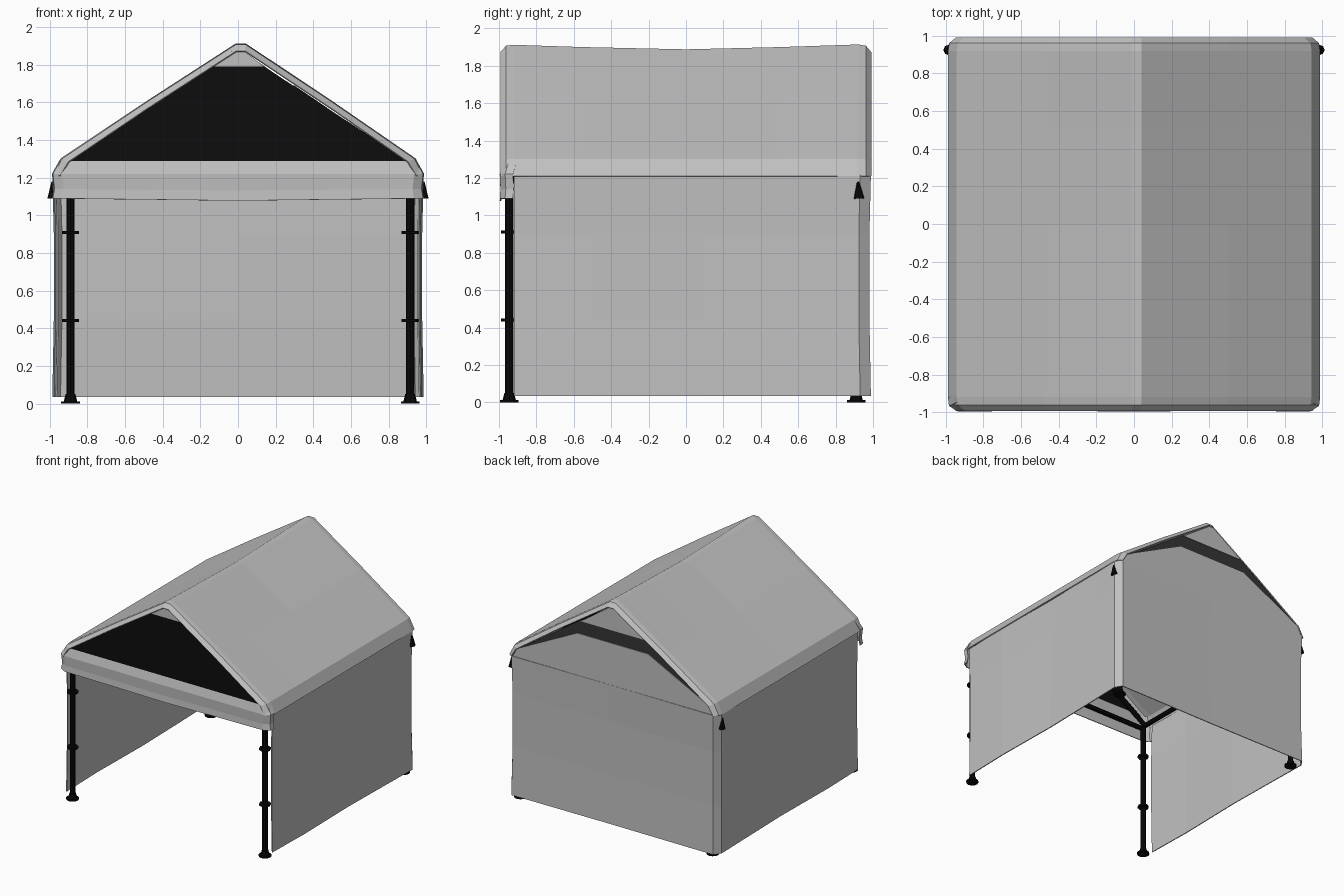
import bpy
import bmesh
from mathutils import Vector

cube = bpy.data.objects.get("Cube")
if cube:
    bpy.data.objects.remove(cube, do_unlink=True)


def material(name, rgb):
    m = bpy.data.materials.new(name)
    m.use_nodes = True
    m.diffuse_color = (*rgb, 1)
    bsdf = m.node_tree.nodes["Principled BSDF"]
    bsdf.inputs["Base Color"].default_value = (*rgb, 1)
    bsdf.inputs["Roughness"].default_value = 0.8
    return m


FABRIC = material("light grey fabric", (0.53, 0.53, 0.53))
BLACK = material("black metal", (0.003, 0.003, 0.003))
MESH = material("black gable mesh", (0.004, 0.004, 0.004))
VENT = material("dark grey vent", (0.035, 0.035, 0.035))


def finish(name, bm, mat, thickness=0):
    bmesh.ops.recalc_face_normals(bm, faces=bm.faces)
    me = bpy.data.meshes.new(name)
    bm.to_mesh(me)
    bm.free()
    me.materials.append(mat)
    ob = bpy.data.objects.new(name, me)
    bpy.context.collection.objects.link(ob)
    if thickness:
        mod = ob.modifiers.new("cloth thickness", 'SOLIDIFY')
        mod.thickness = thickness
        mod.offset = 0
    return ob


def sheet(name, rows, mat, thickness=0.008):
    """Cloth surface through rows of points of equal length."""
    bm = bmesh.new()
    grid = [[bm.verts.new(p) for p in row] for row in rows]
    for a, b in zip(grid, grid[1:]):
        for i in range(len(a) - 1):
            bm.faces.new((a[i], a[i + 1], b[i + 1], b[i]))
    return finish(name, bm, mat, thickness)


def panel(name, outline, y, mat):
    """Flat upright panel from an (x, z) outline."""
    bm = bmesh.new()
    bm.faces.new([bm.verts.new((x, y, z)) for x, z in outline])
    return finish(name, bm, mat, 0.006)


def mirrored(half):
    """Complete a half outline running from the +x end to the middle."""
    return half + [(-p[0], *p[1:]) for p in reversed(half) if abs(p[0]) > 1e-6]


def rod(name, a, b, r0, r1=None, sides=8):
    a, b = Vector(a), Vector(b)
    bm = bmesh.new()
    bmesh.ops.create_cone(bm, cap_ends=True, segments=sides, radius1=r0,
                          radius2=r0 if r1 is None else r1, depth=(b - a).length)
    turn = (b - a).to_track_quat('Z', 'Y')
    for v in bm.verts:
        v.co = turn @ v.co + (a + b) / 2
    return finish(name, bm, BLACK)


# Roof: gable section swept front to back, sagging in the middle, ends rolled in
def roof_row(y, sag, roll):
    half = [(0.985 - roll, 1.21), (0.94 - roll, 1.30 - roll * 0.4),
            (0.49, 1.605 - roll - sag * 0.5), (0.025, 1.91 - roll - sag)]
    return [(x + 0.015 * (1 - abs(x)), y, z) for x, z in mirrored(half)]


stations = [(-0.99, 0, 0.04), (-0.96, 0, 0.006), (-0.92, 0.002, 0), (-0.55, 0.014, 0),
            (0, 0.026, 0), (0.5, 0.014, 0), (0.92, 0, 0), (0.96, 0, 0.006), (0.988, 0, 0.04)]
sheet("roof", [roof_row(*s) for s in stations], FABRIC)

# Side and back walls: one cloth wrapped round the rear corners
wall_path = mirrored([(0.965, -0.92), (0.975, -0.5), (0.965, 0.1), (0.975, 0.6),
                      (0.983, 0.93), (0.945, 0.985), (0, 0.98)])


def wall_row(z, pull):
    return [(x * (1 - pull), y * (1 - pull) if y > 0.9 else y, z) for x, y in wall_path]


sheet("walls", [wall_row(z, p) for z, p in
                ((0.035, 0), (0.45, 0.008), (0.9, 0.008), (1.215, 0))], FABRIC)

# Front valance folded round the front corners
valance_path = mirrored([(0.985, -0.925), (0.98, -0.965), (0.935, -0.992), (0.45, -0.99), (0, -0.992)])


def valance_row(z, inset, dip):
    rows = []
    for x, y in valance_path:
        side = 0 if abs(x) < 0.5 else inset
        rows.append((x - side * (1 if x > 0 else -1), y + inset * 0.5,
                     z - dip * max(0, 1 - abs(x))))
    return rows


sheet("front_valance", [valance_row(*r) for r in
                        ((1.30, 0.045, 0), (1.22, 0, 0), (1.14, 0.008, 0.008), (1.09, 0, 0.012))],
      FABRIC)

# Front gable: black mesh with a cloth peak
panel("front_gable_mesh", mirrored([(0.90, 1.29), (0.125, 1.80)]), -0.975, MESH)
panel("front_peak", mirrored([(0.14, 1.79), (0.03, 1.875)]), -0.978, FABRIC)

# Rear gable: cloth, vent band, cloth peak
panel("rear_gable", mirrored([(0.945, 1.20), (0.90, 1.285), (0.33, 1.57)]), 0.98, FABRIC)
panel("rear_vent", mirrored([(0.90, 1.28), (0.30, 1.69)]), 0.972, VENT)
panel("rear_peak", mirrored([(0.30, 1.68), (0.03, 1.87)]), 0.98, FABRIC)

# Legs with collars and feet, plus rear corner fittings
for side, sx in (("left", 0.915), ("right", -0.89)):
    for end, y in (("front", -0.945), ("rear", 0.91)):
        tag = f"{end}_{side}"
        rod(f"{tag}_leg", (sx, y, 0.01), (sx, y, 1.2), 0.022)
        rod(f"{tag}_foot_plate", (sx, y, 0), (sx, y, 0.012), 0.05, sides=12)
        rod(f"{tag}_foot_boot", (sx, y, 0.01), (sx, y, 0.05), 0.036, 0.026)
        for i, z in enumerate((0.44, 0.91)):
            rod(f"{tag}_collar_{i + 1}", (sx, y, z - 0.008), (sx, y, z + 0.008), 0.045)
    out = 0.985 if sx > 0 else -0.985
    rod(f"{side}_rear_fitting", (out, 0.925, 1.09), (out, 0.92, 1.18), 0.028, 0.006)
    # Frame under the roof
    rod(f"{side}_eave_beam", (sx, -0.945, 1.19), (sx, 0.91, 1.19), 0.02)
    for end, y in (("front", -0.93), ("rear", 0.91)):
        rod(f"{end}_{side}_rafter", (sx, y, 1.2), (0.01, y, 1.82), 0.02)
for end, y in (("front", -0.945), ("rear", 0.91)):
    rod(f"{end}_cross_beam", (-0.89, y, 1.17), (0.915, y, 1.17), 0.02)
rod("ridge_beam", (0.01, -0.93, 1.82), (0.01, 0.91, 1.82), 0.02)
